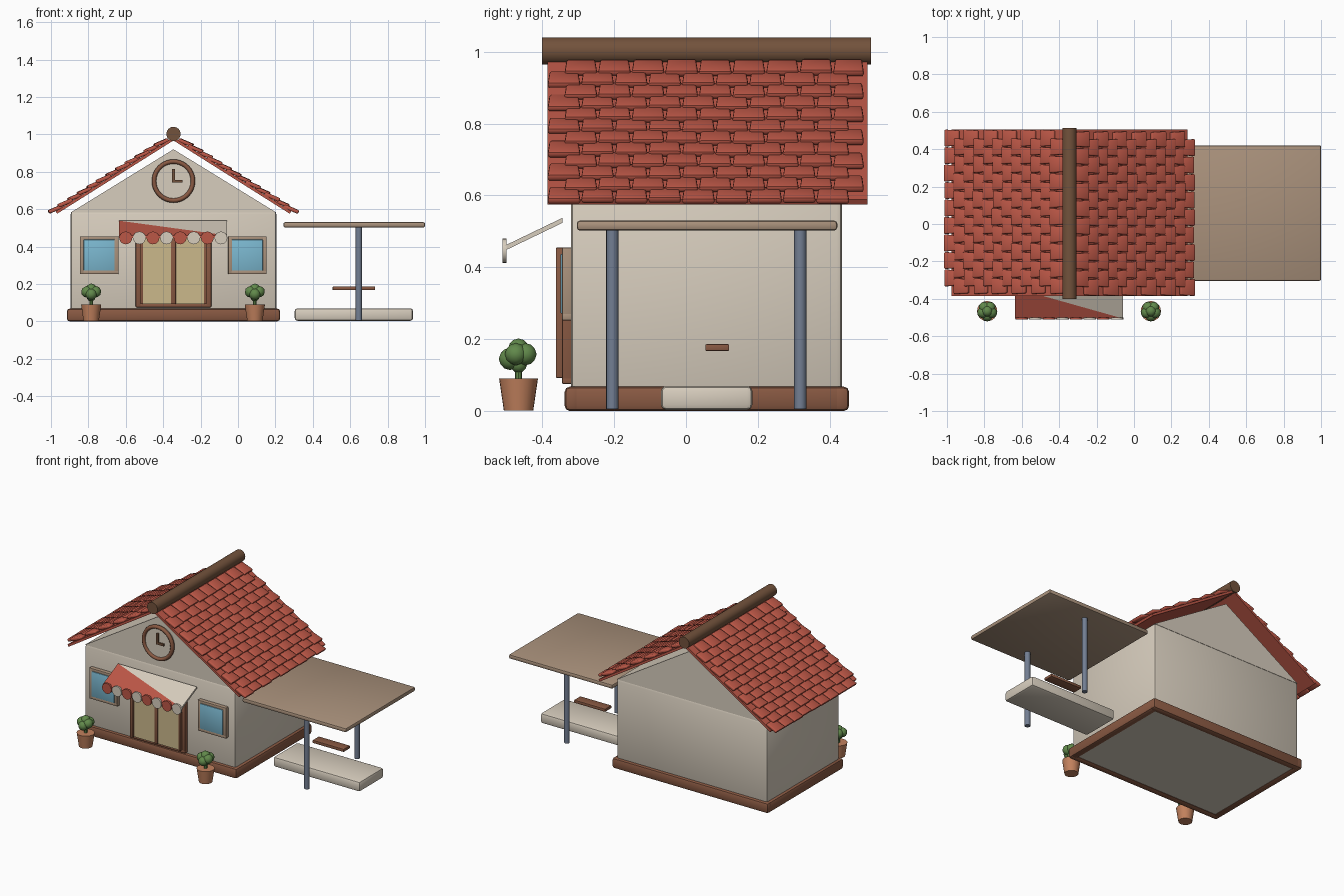
import bpy, bmesh, math, random
from mathutils import Matrix, Vector

if "Cube" in bpy.data.objects:
    bpy.data.objects.remove(bpy.data.objects["Cube"])

random.seed(4)


def mat(name, r, g, b):
    m = bpy.data.materials.new(name)
    m.diffuse_color = (r, g, b, 1)
    m.use_nodes = True
    m.node_tree.nodes["Principled BSDF"].inputs["Base Color"].default_value = m.diffuse_color
    return m


CREAM = mat("cream plaster", 0.68, 0.61, 0.51)
RED = mat("red tile", 0.50, 0.095, 0.062)
BROWN = mat("brown wood", 0.25, 0.10, 0.055)
DARK = mat("dark wood", 0.17, 0.085, 0.045)
TAUPE = mat("taupe", 0.40, 0.285, 0.20)
BLUE = mat("blue glass", 0.20, 0.48, 0.63)
STRAW = mat("straw glass", 0.60, 0.48, 0.26)
CLAY = mat("terracotta", 0.54, 0.22, 0.11)
GREEN = mat("leaf green", 0.12, 0.25, 0.07)
STEEL = mat("blue steel", 0.17, 0.21, 0.29)


def finish(name, bm, *mats, angle=35):
    bmesh.ops.recalc_face_normals(bm, faces=bm.faces)
    me = bpy.data.meshes.new(name)
    bm.to_mesh(me)
    bm.free()
    ob = bpy.data.objects.new(name, me)
    bpy.context.collection.objects.link(ob)
    for m in mats:
        me.materials.append(m)
    bpy.ops.object.select_all(action='DESELECT')
    ob.select_set(True)
    bpy.context.view_layer.objects.active = ob
    bpy.ops.object.shade_smooth_by_angle(angle=math.radians(angle))
    return ob


def add_box(bm, x, y, z, bevel=0.0, segments=2):
    """Box from (min, max) pairs, added to bm."""
    part = bmesh.new()
    size = [b - a for a, b in (x, y, z)]
    mid = [(a + b) / 2 for a, b in (x, y, z)]
    bmesh.ops.create_cube(part, size=1, matrix=Matrix.Translation(mid) @ Matrix.Diagonal((*size, 1)))
    if bevel:
        bmesh.ops.bevel(part, geom=part.edges[:], offset=bevel, segments=segments,
                        profile=0.5, affect='EDGES')
    me = bpy.data.meshes.new("part")
    part.to_mesh(me)
    part.free()
    bm.from_mesh(me)
    bpy.data.meshes.remove(me)


def box(name, m, x, y, z, bevel=0.0, segments=2):
    bm = bmesh.new()
    add_box(bm, x, y, z, bevel, segments)
    return finish(name, bm, m)


def cone(name, m, loc, r1, r2, depth, axis='Z', sides=24):
    bm = bmesh.new()
    rot = Matrix.Rotation(math.pi / 2, 4, 'X') if axis == 'Y' else Matrix()
    bmesh.ops.create_cone(bm, cap_ends=True, segments=sides, radius1=r1, radius2=r2,
                          depth=depth, matrix=Matrix.Translation(loc) @ rot)
    return finish(name, bm, m)


CX = -0.345   # ridge line
CY = 0.06     # middle of the roof

# Base frame and floor
bm = bmesh.new()
for y in ((-0.338, -0.29), (0.405, 0.454)):
    add_box(bm, (-0.915, 0.225), y, (0, 0.068), 0.015)
for x in ((-0.915, -0.867), (0.177, 0.225)):
    add_box(bm, x, (-0.338, 0.454), (0, 0.068), 0.015)
finish("base_frame", bm, BROWN)
box("floor", CREAM, (-0.89, 0.2), (-0.315, 0.43), (0.006, 0.06))

# Walls and gable
box("walls", CREAM, (-0.895, 0.205), (-0.32, 0.434), (0.05, 0.588), 0.015)
bm = bmesh.new()
tri = [bm.verts.new((x, -0.318, z)) for x, z in ((-0.893, 0.583), (0.203, 0.583), (CX, 0.92))]
ext = bmesh.ops.extrude_face_region(bm, geom=[bm.faces.new(tri)])
bmesh.ops.translate(bm, vec=(0, 0.75, 0), verts=[v for v in ext["geom"] if isinstance(v, bmesh.types.BMVert)])
bm.faces.ensure_lookup_table()
if len(bm.faces) < 5:
    bm.faces.new(tri)
finish("gable", bm, CREAM)

# Roof slopes: slab and overlapping tiles, laid in slope space then tilted
PITCH = math.radians(32.2)
ROWS, COLS = 12, 9
for side in (0, 1):
    place = (Matrix.Translation((CX, CY, 0.967)) @ Matrix.Rotation(math.pi * side, 4, 'Z')
             @ Matrix.Rotation(PITCH, 4, 'Y'))
    name = ("right", "left")[side]
    bm = bmesh.new()
    add_box(bm, (0, 0.735), (-0.445, 0.445), (0, 0.015))
    bm.transform(place)
    finish(name + "_roof_slab", bm, RED)
    bm = bmesh.new()
    for r in range(ROWS):
        u = 0.02 + r * 0.0605
        start = -0.445 + (0.047 if r % 2 == 0 else 0)
        for c in range(COLS):
            y0 = start + c * 0.0935
            y1 = min(y0 + 0.091, 0.435)
            seen = len(bm.verts)
            add_box(bm, (u, u + 0.082 + random.uniform(-0.004, 0.004)), (y0, y1),
                    (0.008, 0.027 + random.uniform(0, 0.003)), 0.007)
            bm.verts.ensure_lookup_table()
            ymid = (y0 + y1) / 2
            for v in bm.verts[seen:]:
                t = (v.co.x - u) / 0.082
                v.co.z += 0.013 * t                                # lower end rides on the next row
                v.co.y = ymid + (v.co.y - ymid) * (0.88 + 0.12 * t)  # wider lower end
    bm.transform(place)
    finish(name + "_roof_tiles", bm, RED, angle=50)

cone("ridge_beam", DARK, (CX, 0.057, 1.002), 0.038, 0.038, 0.915, 'Y')

# Clock
cone("clock_face", CREAM, (CX, -0.325, 0.75), 0.105, 0.105, 0.03, 'Y', 40)
bm = bmesh.new()
N, K = 40, 10
rings = []
for i in range(N):
    a = math.tau * i / N
    ring = []
    for k in range(K):
        b = math.tau * k / K
        rr = 0.104 + 0.012 * math.cos(b)
        ring.append(bm.verts.new((CX + rr * math.cos(a), -0.339 + 0.014 * math.sin(b),
                                  0.75 + rr * math.sin(a))))
    rings.append(ring)
for i in range(N):
    p, q = rings[i], rings[(i + 1) % N]
    for k in range(K):
        bm.faces.new((p[k], q[k], q[(k + 1) % K], p[(k + 1) % K]))
finish("clock_rim", bm, BROWN, angle=60)
box("clock_minute_hand", DARK, (CX - 0.007, CX + 0.007), (-0.35, -0.339), (0.745, 0.815))
box("clock_hour_hand", DARK, (CX - 0.007, CX + 0.047), (-0.35, -0.339), (0.743, 0.757))

# Double door
bm = bmesh.new()
for x in ((-0.547, -0.517), (-0.173, -0.143)):
    add_box(bm, x, (-0.345, -0.31), (0.075, 0.455), 0.004)
for z in ((0.075, 0.095), (0.435, 0.455)):
    add_box(bm, (-0.547, -0.143), (-0.345, -0.31), z, 0.004)
for x in ((-0.522, -0.508), (-0.358, -0.332), (-0.182, -0.168)):
    add_box(bm, x, (-0.362, -0.32), (0.092, 0.455), 0.003)
finish("door_frame", bm, BROWN)
for i, x in enumerate(((-0.512, -0.352), (-0.338, -0.178))):
    box("door_panel_%d" % (i + 1), STRAW, x, (-0.357, -0.32), (0.094, 0.45))

# Windows
for name, cx in (("left", -0.742), ("right", 0.05)):
    bm = bmesh.new()
    for s in (-1, 1):
        e = sorted((cx + s * 0.103, cx + s * 0.08))
        add_box(bm, e, (-0.345, -0.31), (0.252, 0.455), 0.004)
        e = sorted((0.3535 + s * 0.1015, 0.3535 + s * 0.08))
        add_box(bm, (cx - 0.103, cx + 0.103), (-0.345, -0.31), e, 0.004)
    finish(name + "_window_frame", bm, TAUPE)
    box(name + "_window_glass", BLUE, (cx - 0.083, cx + 0.083), (-0.349, -0.315), (0.271, 0.437), 0.003)

# Awning: sloped panel split along its diagonal into red and cream
bm = bmesh.new()
X0, X1 = -0.635, -0.06
bl, br, fl, fr = [Vector(p) for p in ((X0, -0.343, 0.538), (X1, -0.343, 0.538),
                                      (X0, -0.505, 0.46), (X1, -0.505, 0.46))]
for idx, pts in enumerate(((bl, fl, fr), (bl, fr, br))):
    top = [bm.verts.new(p) for p in pts]
    low = [bm.verts.new(p - Vector((0, 0, 0.014))) for p in pts]
    faces = [bm.faces.new(top), bm.faces.new(low[::-1])]
    faces += [bm.faces.new((top[i], low[i], low[(i + 1) % 3], top[(i + 1) % 3])) for i in range(3)]
    for f in faces:
        f.material_index = idx
finish("awning", bm, RED, CREAM)
for i in range(8):
    cone("awning_scallop_%d" % (i + 1), (RED, CREAM)[i % 2], (-0.6 + i * 0.0727, -0.505, 0.446),
         0.034, 0.034, 0.012, 'Y', 20)

# Potted plants
for name, x in (("left", -0.785), ("right", 0.09)):
    cone(name + "_pot", CLAY, (x, -0.466, 0.046), 0.041, 0.054, 0.088)
    bm = bmesh.new()
    lobes = [(0, 0, 0.172, 0.03), (0, 0, 0.13, 0.024)]
    for k in range(5):
        a = math.tau * k / 5 - math.pi / 2
        lobes.append((0.024 * math.cos(a), 0.024 * math.sin(a), 0.145 if k == 0 else 0.158, 0.031))
    for lx, ly, z, r in lobes:
        bmesh.ops.create_icosphere(bm, subdivisions=2, radius=r,
                                   matrix=Matrix.Translation((x + lx, -0.466 + ly, z)))
    finish(name + "_plant", bm, GREEN)
    cone(name + "_plant_stem", GREEN, (x, -0.466, 0.105), 0.01, 0.01, 0.05, sides=8)

# Side shelter: platform, canopy, posts and bench
box("platform", CREAM, (0.303, 0.936), (-0.07, 0.185), (0.003, 0.07), 0.015)
box("canopy", TAUPE, (0.243, 1.0), (-0.304, 0.421), (0.502, 0.53), 0.009)
for i, y in enumerate((-0.205, 0.318)):
    cone("canopy_post_%d" % (i + 1), STEEL, (0.646, y, 0.255), 0.017, 0.017, 0.5, sides=16)
box("bench", BROWN, (0.506, 0.733), (0.054, 0.12), (0.167, 0.186), 0.003)
